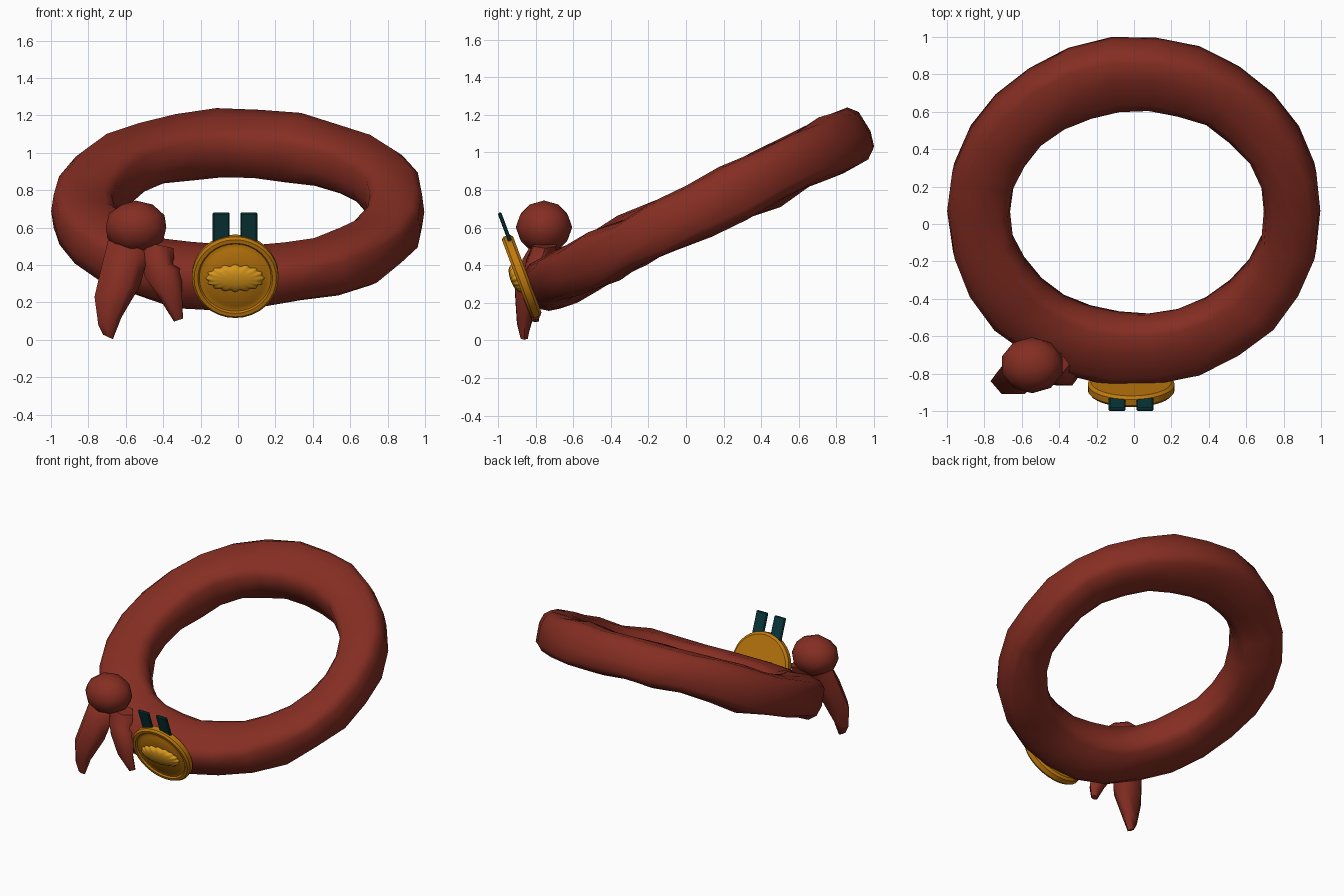
import bpy, bmesh, math, random
from mathutils import Vector, Matrix

if "Cube" in bpy.data.objects:
    bpy.data.objects.remove(bpy.data.objects["Cube"])

random.seed(4)


def material(name, col):
    m = bpy.data.materials.new(name)
    m.diffuse_color = (*col, 1)
    m.use_nodes = True
    m.node_tree.nodes["Principled BSDF"].inputs["Base Color"].default_value = m.diffuse_color
    return m


RED = material("red_cloth", (0.235, 0.027, 0.016))
GOLD = material("gold", (0.52, 0.19, 0.004))
BRIGHT = material("bright_gold", (0.68, 0.31, 0.012))
TEAL = material("teal", (0.003, 0.04, 0.045))


def finish(name, bm, mat, angle, matrix=None):
    if matrix:
        bm.transform(matrix)
    bmesh.ops.recalc_face_normals(bm, faces=bm.faces)
    me = bpy.data.meshes.new(name)
    bm.to_mesh(me)
    bm.free()
    ob = bpy.data.objects.new(name, me)
    bpy.context.collection.objects.link(ob)
    me.materials.append(mat)
    bpy.ops.object.select_all(action='DESELECT')
    ob.select_set(True)
    bpy.context.view_layer.objects.active = ob
    bpy.ops.object.shade_smooth_by_angle(angle=math.radians(angle))
    return ob


def loft(rings, closed=False):
    """Skin a list of equal-length point rings; cap the ends unless closed."""
    bm = bmesh.new()
    vs = [[bm.verts.new(p) for p in r] for r in rings]
    n = len(vs[0])
    for i in range(len(vs) if closed else len(vs) - 1):
        a, b = vs[i], vs[(i + 1) % len(vs)]
        for j in range(n):
            k = (j + 1) % n
            bm.faces.new((a[j], a[k], b[k], b[j]))
    if not closed:
        bm.faces.new(vs[0])
        bm.faces.new(vs[-1])
    return bm


def soft(c, e):
    return math.copysign(abs(c) ** e, c)


# tilted lumpy cloth loop with a rounded-box section, slimmer on its right side
SEG, SIDES = 26, 12
rings = []
for i in range(SEG):
    t = 2 * math.pi * i / SEG
    s, c = math.sin(t), math.cos(t)
    inner = 0.662 - 0.03 * s * s + 0.035 * max(0, c) + random.uniform(-.006, .006)
    outer = 1.002 + 0.008 * s * s + random.uniform(-.007, .004)
    half_h = 0.143 + 0.012 * max(0, s) + 0.008 * math.sin(7 * t + 1) + random.uniform(-.009, .009)
    lift = 0.006 * math.sin(4 * t) + random.uniform(-.007, .007)
    ring = []
    for j in range(SIDES):
        a = 2 * math.pi * j / SIDES + 0.06 * math.sin(3 * t)
        r = (inner + outer) / 2 + (outer - inner) / 2 * soft(math.cos(a), 0.58)
        ring.append(Vector((r * c, r * s, lift + half_h * soft(math.sin(a), 0.58)
                            + random.uniform(-.006, .006))))
    rings.append(ring)
tilt = Matrix.Translation((0, 0.067, 0.692)) @ Matrix.Rotation(math.radians(26), 4, 'X')
finish("cloth_loop", loft(rings, True), RED, 75, tilt)

# knot
bm = bmesh.new()
bmesh.ops.create_icosphere(bm, subdivisions=2, radius=1)
finish("knot", bm, RED, 60, Matrix.Translation((-0.545, -0.755, 0.602))
       @ Matrix.Diagonal((0.17, 0.15, 0.142, 1)))


# two hanging tails: (centre x, y, z, half width, half depth, slant)
def tail(name, sections):
    rs = [[Vector((x + w * math.cos(k * math.pi / 3), y + d * math.sin(k * math.pi / 3),
                   z + s * math.cos(k * math.pi / 3))) for k in range(6)]
          for x, y, z, w, d, s in sections]
    finish(name, loft(rs), RED, 65)


tail("left_tail", [(-0.585, -0.75, 0.53, 0.11, 0.07, 0),
                   (-0.605, -0.79, 0.42, 0.125, 0.09, 0.03),
                   (-0.645, -0.84, 0.26, 0.122, 0.08, 0.03),
                   (-0.685, -0.86, 0.10, 0.062, 0.045, 0.02),
                   (-0.695, -0.86, 0.015, 0.026, 0.022, -0.012)])
tail("right_tail", [(-0.44, -0.75, 0.51, 0.095, 0.07, -0.02),
                    (-0.43, -0.78, 0.42, 0.09, 0.08, -0.02),
                    (-0.40, -0.80, 0.36, 0.10, 0.07, 0.02),
                    (-0.362, -0.82, 0.22, 0.064, 0.05, -0.01),
                    (-0.318, -0.80, 0.105, 0.024, 0.022, 0.008)])

# medallion frame: local x right, local y up the disc, local z out of its face
MED = Matrix.Translation((-0.015, -0.872, 0.34)) @ Matrix.Rotation(math.radians(90 + 20.5), 4, 'X')

# medallion disc with raised rim and an inner step
profile = [(0.05, -.03), (0.215, -.03), (0.232, -.016), (0.232, .018), (0.22, .032),
           (0.20, .032), (0.192, .022), (0.168, .022), (0.162, .026), (0.05, .026)]
rings = [[Vector((r * math.cos(2 * math.pi * k / 32), r * math.sin(2 * math.pi * k / 32), h))
          for k in range(32)] for r, h in profile]
finish("medallion", loft(rings), GOLD, 35, MED)

# scalloped emblem dome: bumps on the outline fade towards the top
rings = []
for scale, h, bump in [(1, .015, 1), (1, .034, 1), (0.93, .046, .7), (0.75, .056, .2),
                       (0.4, .062, 0), (0.1, .064, 0)]:
    ring = []
    for k in range(80):
        t = 2 * math.pi * k / 80
        x = 0.15 * soft(math.cos(t), 1.0)
        y = 0.072 * soft(math.sin(t), 0.9)
        d = 0.006 * bump * math.cos(16 * t)
        ring.append(Vector((scale * x + d * math.cos(t), scale * y + d * math.sin(t), h)))
    rings.append(ring)
finish("emblem", loft(rings), BRIGHT, 50, MED)

# two upright straps
for name, x in (("left_strap", -0.075), ("right_strap", 0.073)):
    bm = bmesh.new()
    bmesh.ops.create_cube(bm, size=1)
    bmesh.ops.transform(bm, verts=bm.verts, matrix=Matrix.Translation((x, 0.275, -0.006))
                        @ Matrix.Diagonal((0.09, 0.17, 0.02, 1)))
    bmesh.ops.bevel(bm, geom=bm.edges[:], offset=0.006, segments=1, affect='EDGES')
    finish(name, bm, TEAL, 30, MED)
